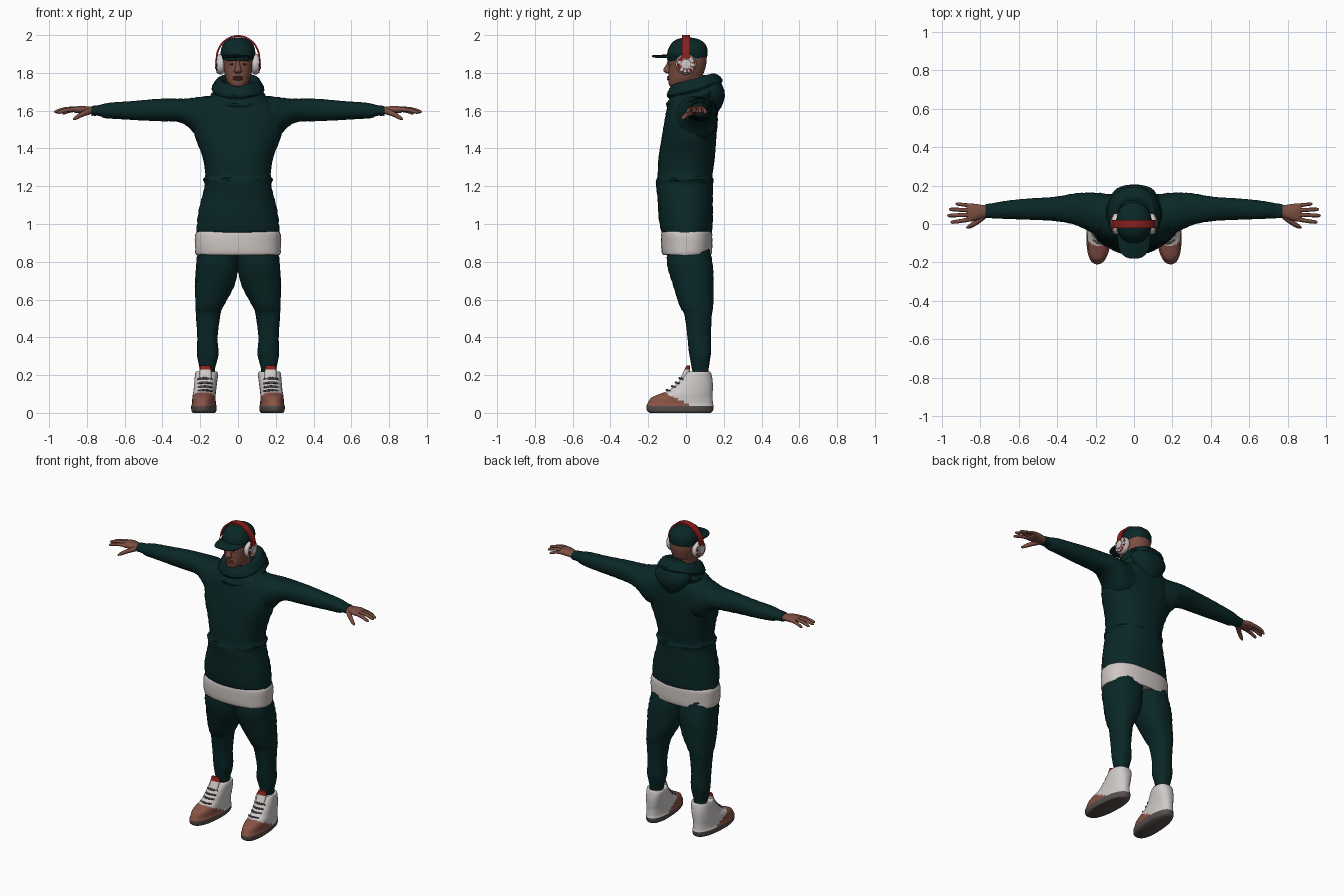
import bpy, bmesh, math
from mathutils import Vector


def mat(name, r, g, b):
    m = bpy.data.materials.new(name)
    m.diffuse_color = (r, g, b, 1)
    return m


GREEN = mat("dark green cloth", 0.003, 0.020, 0.020)
SHIRT = mat("shirt white", 0.62, 0.57, 0.55)
SKIN = mat("brown skin", 0.20, 0.075, 0.052)
LEATHER = mat("shoe white", 0.62, 0.59, 0.58)
RUST = mat("shoe rust", 0.25, 0.085, 0.06)
SOLE = mat("sole grey", 0.09, 0.075, 0.07)
RED = mat("red", 0.26, 0.014, 0.012)
DARK = mat("brow dark", 0.02, 0.01, 0.008)
LIPS = mat("lips", 0.16, 0.045, 0.04)


def finish(ob, mats, mirror=False):
    for m in mats:
        ob.data.materials.append(m)
    if mirror:
        ob.modifiers.new("mirror", "MIRROR").use_mirror_merge = False
    bpy.ops.object.select_all(action='DESELECT')
    ob.select_set(True)
    bpy.context.view_layer.objects.active = ob
    bpy.ops.object.shade_smooth_by_angle(angle=math.radians(50))
    return ob


def from_bmesh(name, bm, mats, mirror=False):
    bmesh.ops.recalc_face_normals(bm, faces=bm.faces[:])
    me = bpy.data.meshes.new(name)
    bm.to_mesh(me)
    bm.free()
    ob = bpy.data.objects.new(name, me)
    bpy.context.collection.objects.link(ob)
    return finish(ob, mats, mirror)


def spline(secs, sub):
    """Catmull-Rom interpolation of section tuples."""
    out = []
    for i in range(len(secs) - 1):
        p = [secs[max(0, min(len(secs) - 1, i + k))] for k in (-1, 0, 1, 2)]
        for s in range(sub):
            t = s / sub
            out.append([0.5 * (2 * b + (c - a) * t + (2 * a - 5 * b + 4 * c - d) * t * t
                               + (3 * b - a - 3 * c + d) * t ** 3) for a, b, c, d in zip(*p)])
    return out + [list(secs[-1])]


def loft(name, secs, mats, axis='z', n=28, p=2.2, sub=4, mirror=False,
         warp=None, rule=None, fold=0.0):
    """Skin super-ellipses; a section is (position, min a, max a, min b, max b)."""
    bm = bmesh.new()
    rings = []
    for k, (t, a0, a1, b0, b1) in enumerate(spline(secs, sub) if sub > 1 else secs):
        ring = []
        for i in range(n):
            th = 2 * math.pi * (i + 0.5) / n
            c, s = math.cos(th), math.sin(th)
            w = 1 + fold * math.sin(3 * th + 1.9 * k) * math.sin(1.3 * k + th)
            a = (a0 + a1) / 2 + w * (a1 - a0) / 2 * math.copysign(abs(c) ** (2 / p), c)
            b = (b0 + b1) / 2 + w * (b1 - b0) / 2 * math.copysign(abs(s) ** (2 / p), s)
            v = Vector((a, b, t)) if axis == 'z' else Vector((t, a, b))
            ring.append(bm.verts.new(warp(v) if warp else v))
        rings.append(ring)
    for r, q in zip(rings, rings[1:]):
        for i in range(n):
            bm.faces.new((r[i], r[(i + 1) % n], q[(i + 1) % n], q[i]))
    bm.faces.new(rings[0])
    bm.faces.new(rings[-1])
    if rule:
        for f in bm.faces:
            f.material_index = rule(f.calc_center_median())
    return from_bmesh(name, bm, mats, mirror)


def sym(t, x, y0, y1):
    return (t, -x, x, y0, y1)


def tubes(name, paths, m, mirror=True):
    """Tapered round tubes through (x, y, z, radius) points."""
    cu = bpy.data.curves.new(name, 'CURVE')
    cu.dimensions, cu.bevel_depth, cu.bevel_resolution, cu.use_fill_caps = '3D', 1.0, 2, True
    for path in paths:
        sp = cu.splines.new('POLY')
        pts = spline(path, 3)
        sp.points.add(len(pts) - 1)
        for q, (x, y, z, r) in zip(sp.points, pts):
            q.co, q.radius = (x, y, z, 1), r
    ob = bpy.data.objects.new(name, cu)
    bpy.context.collection.objects.link(ob)
    bpy.ops.object.select_all(action='DESELECT')
    ob.select_set(True)
    bpy.context.view_layer.objects.active = ob
    bpy.ops.object.convert(target='MESH')
    return finish(bpy.context.view_layer.objects.active, [m], mirror)


# Sweater body with a waist crease, and sleeves
loft("sweater_body", [sym(.95, .21, -.12, .13), sym(.965, .222, -.132, .138), sym(1.05, .212, -.146, .143),
     sym(1.15, .188, -.153, .143), sym(1.21, .178, -.158, .142), sym(1.235, .184, -.158, .147),
     sym(1.26, .174, -.15, .14), sym(1.36, .19, -.144, .153), sym(1.47, .228, -.128, .163),
     sym(1.55, .235, -.112, .167), sym(1.62, .205, -.1, .165), sym(1.67, .15, -.085, .15),
     sym(1.70, .10, -.06, .12)], [GREEN], n=40, p=2.3, fold=.018)
loft("sleeve", [(.10, -.07, .15, 1.42, 1.685), (.20, -.055, .165, 1.45, 1.672), (.26, -.025, .163, 1.51, 1.666),
     (.32, .0, .157, 1.54, 1.664), (.42, .015, .142, 1.545, 1.662), (.55, .023, .132, 1.55, 1.652),
     (.66, .026, .122, 1.557, 1.644), (.71, .028, .114, 1.562, 1.636), (.735, .03, .108, 1.572, 1.63),
     (.775, .032, .104, 1.573, 1.625)], [GREEN], 'x', mirror=True, fold=.03)

# Collar tilted up at the back, and the hood hanging behind it
loft("hood_collar", [sym(1.62, .13, -.085, .16), sym(1.66, .15, -.105, .185), sym(1.685, .128, -.09, .185),
     sym(1.705, .138, -.103, .195), sym(1.735, .125, -.09, .175), sym(1.757, .105, -.075, .145),
     sym(1.75, .085, -.06, .115), sym(1.70, .068, -.045, .09)], [GREEN], n=32,
     warp=lambda v: v + Vector((0, 0, .28 * v.y)), fold=.03)
loft("hood_back", [sym(1.59, .03, .12, .168), sym(1.63, .08, .09, .192), sym(1.69, .12, .06, .206),
     sym(1.75, .105, .06, .185), sym(1.79, .06, .09, .145)], [GREEN], fold=.02)

# Shirt hem
loft("shirt_hem", [sym(.842, .20, -.11, .12), sym(.84, .226, -.125, .135), sym(.9, .228, -.132, .14),
     sym(.955, .222, -.13, .138), sym(.97, .20, -.11, .12)], [SHIRT], n=40, p=2.4, fold=.015)

# Trousers
loft("trouser_leg", [(.88, -.01, .205, -.1, .125), (.80, -.005, .222, -.1, .138), (.73, .004, .225, -.087, .146),
     (.65, .03, .227, -.062, .147), (.56, .078, .226, -.03, .142), (.52, .094, .222, -.01, .138),
     (.40, .108, .216, .008, .132), (.32, .102, .218, .016, .132), (.27, .113, .21, .024, .126),
     (.24, .12, .205, .03, .12), (.20, .125, .2, .04, .115)], [GREEN], p=2.4, mirror=True, fold=.03)


# High-top shoes, coloured by height and slope
def shoe_rule(c):
    if c.z < .034:
        return 2
    return 1 if c.z < .052 - .5 * c.y and c.y < .02 else 0


def toe_out(v):
    return v + Vector((-.06 * v.y, 0, 0))


loft("shoe", [(0, .122, .236, -.192, .132), (.012, .114, .243, -.207, .143), (.036, .113, .244, -.21, .146),
     (.05, .117, .24, -.204, .143), (.08, .118, .239, -.185, .141), (.1, .119, .238, -.14, .141),
     (.12, .118, .236, -.09, .142), (.16, .114, .234, -.045, .142), (.2, .11, .231, -.012, .136),
     (.218, .116, .226, .005, .128), (.212, .13, .21, .03, .115)], [LEATHER, RUST, SOLE],
     n=44, p=2.35, mirror=True, warp=toe_out, rule=shoe_rule)
loft("shoe_tongue", [(.14, .145, .2, -.05, .0), (.2, .14, .204, -.022, .02), (.25, .145, .2, .002, .022)],
     [LEATHER, RED], p=3, mirror=True, rule=lambda c: int(c.z > .222))
tubes("laces", [[(.137, y + .016, z, .005), (.175, y - .004, z + .006, .006), (.213, y + .016, z, .005)]
                for y, z in ((-.098, .115), (-.07, .135), (-.05, .155), (-.03, .178))], SOLE)

# Hands: palm, fingers and thumb
loft("palm", [(.74, .042, .094, 1.58, 1.617), (.79, .03, .1, 1.582, 1.622), (.83, .016, .106, 1.585, 1.626),
     (.862, .012, .108, 1.588, 1.621), (.872, .02, .1, 1.595, 1.615)], [SKIN], 'x', n=16, mirror=True)
tubes("fingers", [
    [(.85, .026, 1.607, .012), (.90, .016, 1.604, .0105), (.945, .010, 1.592, .009), (.956, .008, 1.588, .003)],
    [(.85, .048, 1.61, .012), (.91, .046, 1.609, .0105), (.96, .044, 1.596, .009), (.972, .043, 1.592, .003)],
    [(.85, .072, 1.609, .012), (.905, .074, 1.606, .0105), (.952, .076, 1.593, .009), (.964, .076, 1.589, .003)],
    [(.84, .094, 1.605, .011), (.885, .1, 1.6, .0095), (.92, .104, 1.588, .008), (.93, .105, 1.584, .003)],
    [(.785, .04, 1.597, .017), (.82, .01, 1.583, .014), (.855, -.012, 1.564, .011), (.872, -.02, 1.553, .004)],
], SKIN)

# Head and neck
loft("neck", [sym(1.64, .065, -.03, .09), sym(1.73, .058, -.035, .085), sym(1.80, .06, -.03, .088)], [SKIN])
loft("head", [sym(1.724, .026, -.078, .0), sym(1.735, .044, -.09, .03), sym(1.76, .06, -.094, .065),
     sym(1.79, .07, -.094, .09), sym(1.83, .08, -.092, .104), sym(1.87, .085, -.093, .11),
     sym(1.92, .084, -.088, .107), sym(1.95, .06, -.06, .08)], [SKIN], n=32, p=2.25)
loft("nose", [sym(1.797, .01, -.1, -.08), sym(1.806, .021, -.116, -.08), sym(1.82, .017, -.119, -.08),
     sym(1.845, .01, -.104, -.08), sym(1.87, .008, -.096, -.08)], [SKIN], n=14)
for name, z, h in (("upper_lip", 1.778, .006), ("lower_lip", 1.767, .007)):
    loft(name, [sym(z - h, .012, -.096, -.075), sym(z, .027, -.102, -.07), sym(z + h, .012, -.097, -.075)],
         [LIPS], n=16)
loft("eye", [(1.841, .027, .037, -.09, -.07), (1.846, .02, .045, -.093, -.07), (1.851, .026, .038, -.091, -.07)],
     [SHIRT, DARK], n=20, mirror=True, rule=lambda c: int(abs(c.x - .033) < .006))
tubes("eyebrow", [[(.015, -.09, 1.864, .003), (.035, -.086, 1.868, .004), (.055, -.074, 1.863, .002)]], DARK)


# Cap with curved brim
loft("cap_crown", [sym(1.872, .085, -.09, .106), sym(1.88, .09, -.1, .113), sym(1.92, .091, -.098, .114),
     sym(1.955, .077, -.08, .098), sym(1.978, .05, -.05, .066), sym(1.988, .012, -.006, .02)],
     [GREEN], n=32, warp=lambda v: v + Vector((0, 0, .09 * v.y * (1.99 - v.z) / .11)))
loft("cap_brim", [sym(1.896, .08, -.176, .04), sym(1.9, .085, -.181, .04), sym(1.905, .085, -.181, .04),
     sym(1.908, .08, -.175, .04)], [GREEN], n=40, p=2.5, sub=1,
     warp=lambda v: Vector((v.x, v.y, v.z + .09 * min(0, v.y + .03) - 1.6 * v.x ** 2)))


# Headphones: ear cups with a dashed red ring, and the band
def disc(x, r):
    return (x, -r, r, 1.846 - r, 1.846 + r)


loft("ear_cup", [disc(.075, .044), disc(.082, .054), disc(.1, .054), disc(.108, .049)],
     [LEATHER], 'x', p=2, mirror=True)
loft("ear_ring", [disc(.106, .048), disc(.114, .045), disc(.116, .03)], [LEATHER, RED], 'x', n=32, p=2,
     sub=1, mirror=True, rule=lambda c: int(math.atan2(c.z - 1.846, c.y) * 16 / math.pi) % 2)
loft("ear_button", [disc(.114, .028), disc(.121, .026), disc(.123, .012)], [LEATHER], 'x', n=20, p=2,
     sub=1, mirror=True)
bm = bmesh.new()
rings = []
for i in range(33):
    a = math.pi * i / 32
    rings.append([bm.verts.new((r * .945 * math.cos(a), y, 1.875 + r * math.sin(a)))
                  for r, y in ((.125, -.021), (.125, .021), (.115, .021), (.115, -.021))])
for r, q in zip(rings, rings[1:]):
    for i in range(4):
        bm.faces.new((r[i], r[(i + 1) % 4], q[(i + 1) % 4], q[i]))
bm.faces.new(rings[0])
bm.faces.new(rings[-1])
from_bmesh("headphone_band", bm, [RED])
